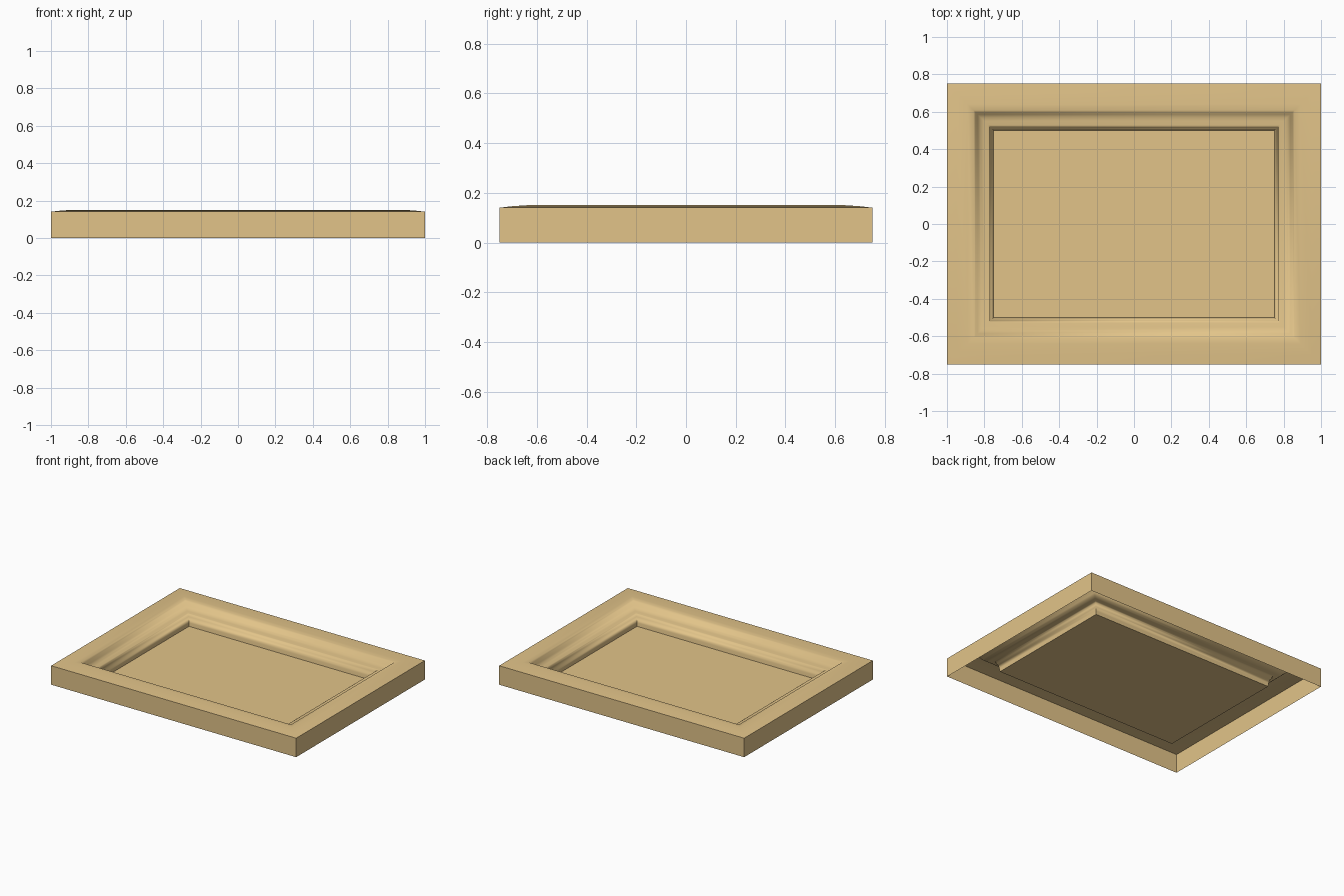
import bpy, bmesh, math

if "Cube" in bpy.data.objects:
    bpy.data.objects.remove(bpy.data.objects["Cube"])

mat = bpy.data.materials.new("golden_wood")
mat.diffuse_color = (0.76, 0.55, 0.25, 1)
mat.use_nodes = True
mat.node_tree.nodes["Principled BSDF"].inputs["Base Color"].default_value = mat.diffuse_color

# Moulding section: (inset from the outer edge, height)
PROFILE = [(0, 0), (0, 0.14), (0.05, 0.146), (0.11, 0.15), (0.142, 0.148),
           (0.152, 0.138), (0.165, 0.118), (0.18, 0.107), (0.20, 0.102),
           (0.222, 0.1), (0.23, 0.094), (0.232, 0.08), (0.242, 0.07),
           (0.247, 0.045), (0.25, 0.02)]


def rect(bm, inset, z):
    x, y = 1 - inset, 0.75 - inset
    return [bm.verts.new(p) for p in ((-x, -y, z), (x, -y, z), (x, y, z), (-x, y, z))]


def finish(name, bm):
    mesh = bpy.data.meshes.new(name)
    bm.to_mesh(mesh)
    bm.free()
    ob = bpy.data.objects.new(name, mesh)
    bpy.context.collection.objects.link(ob)
    mesh.materials.append(mat)
    return ob


# Mitred moulding, hollow and open underneath
bm = bmesh.new()
loops = [rect(bm, i, z) for i, z in PROFILE]
for a, b in zip(loops, loops[1:]):
    for k in range(4):
        n = (k + 1) % 4
        bm.faces.new((a[k], a[n], b[n], b[k]))
frame = finish("frame_moulding", bm)
bpy.context.view_layer.objects.active = frame
frame.select_set(True)
bpy.ops.object.shade_smooth_by_angle(angle=math.radians(60))

# Flat recessed panel
bm = bmesh.new()
bm.faces.new(rect(bm, *PROFILE[-1]))
finish("recessed_panel", bm)
